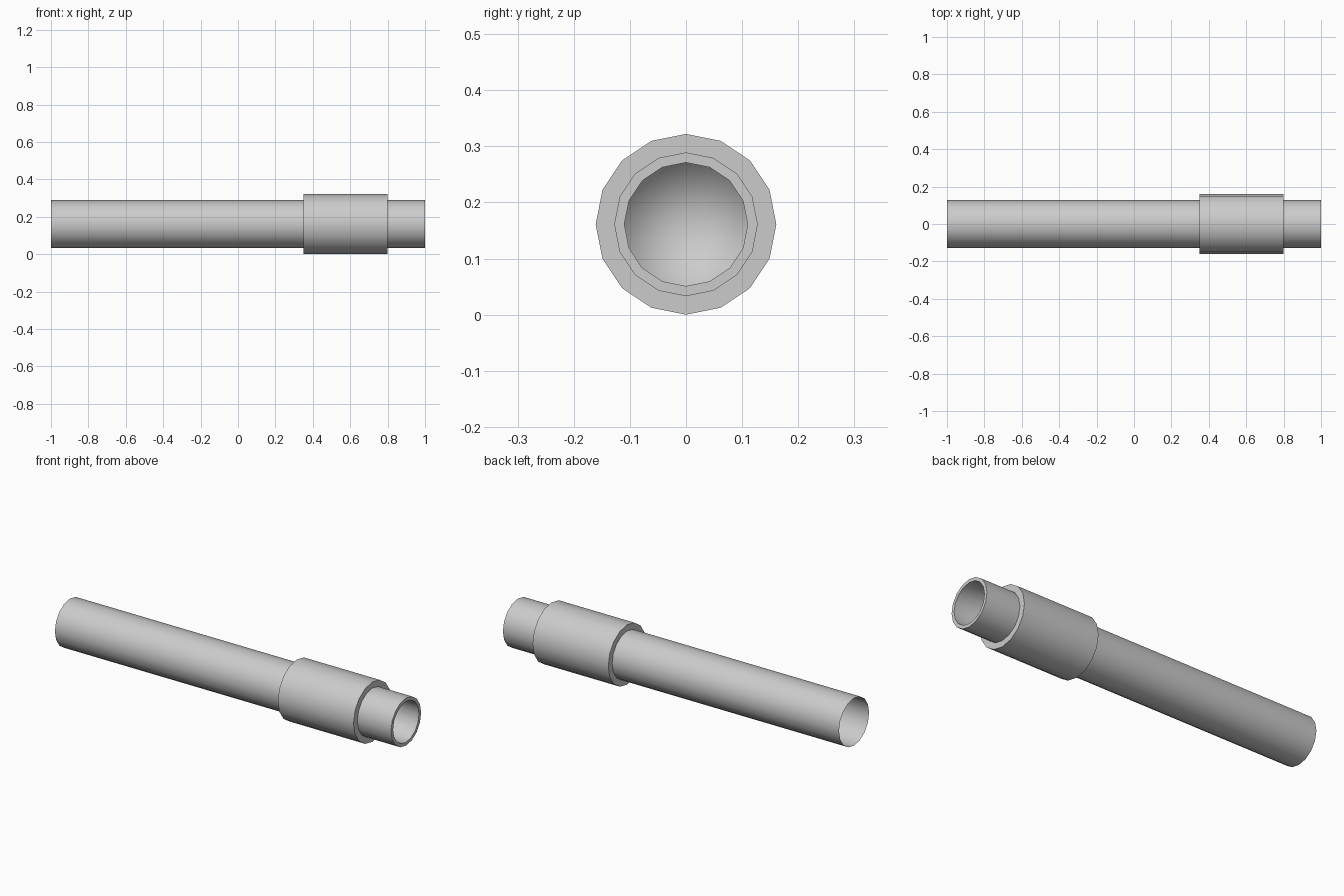
import bpy, bmesh
from math import sin, cos, tau, radians

if "Cube" in bpy.data.objects:
    bpy.data.objects.remove(bpy.data.objects["Cube"])

SIDES = 16
AXIS_Z = 0.161


def lathe(name, profile, closed=False, end_cap=False):
    """Turn (x, radius) points around the long axis."""
    bm = bmesh.new()
    rings = [[bm.verts.new((x, r * sin(tau * i / SIDES), r * cos(tau * i / SIDES)))
              for i in range(SIDES)] for x, r in profile]
    pairs = list(zip(rings, rings[1:]))
    if closed:
        pairs.append((rings[-1], rings[0]))
    for a, b in pairs:
        for i in range(SIDES):
            j = (i + 1) % SIDES
            bm.faces.new((a[i], a[j], b[j], b[i]))
    soft = set()
    if end_cap:
        cap = bm.faces.new(rings[-1])
        soft = set(cap.edges)
        bmesh.ops.poke(bm, faces=[cap])
    bmesh.ops.recalc_face_normals(bm, faces=bm.faces)
    # Outermost faces must point away from the axis
    outer = max(bm.faces, key=lambda f: f.calc_center_median().yz.length)
    if outer.normal.yz.dot(outer.calc_center_median().yz) < 0:
        bmesh.ops.reverse_faces(bm, faces=bm.faces)
    bm.normal_update()
    for f in bm.faces:
        f.smooth = True
    for e in bm.edges:
        e.smooth = e in soft or e.calc_face_angle(0) < radians(30)
    mesh = bpy.data.meshes.new(name)
    bm.to_mesh(mesh)
    bm.free()
    obj = bpy.data.objects.new(name, mesh)
    obj.location.z = AXIS_Z
    bpy.context.collection.objects.link(obj)
    return obj


# Long tube: open rear end, rimmed front end with a blind bore
lathe("tube", [(-1, 0.128), (1, 0.128), (1, 0.11), (0.35, 0.11)], end_cap=True)

# Thicker sleeve around the front of the tube
lathe("sleeve", [(0.35, 0.128), (0.35, 0.161), (0.8, 0.161), (0.8, 0.128)])
